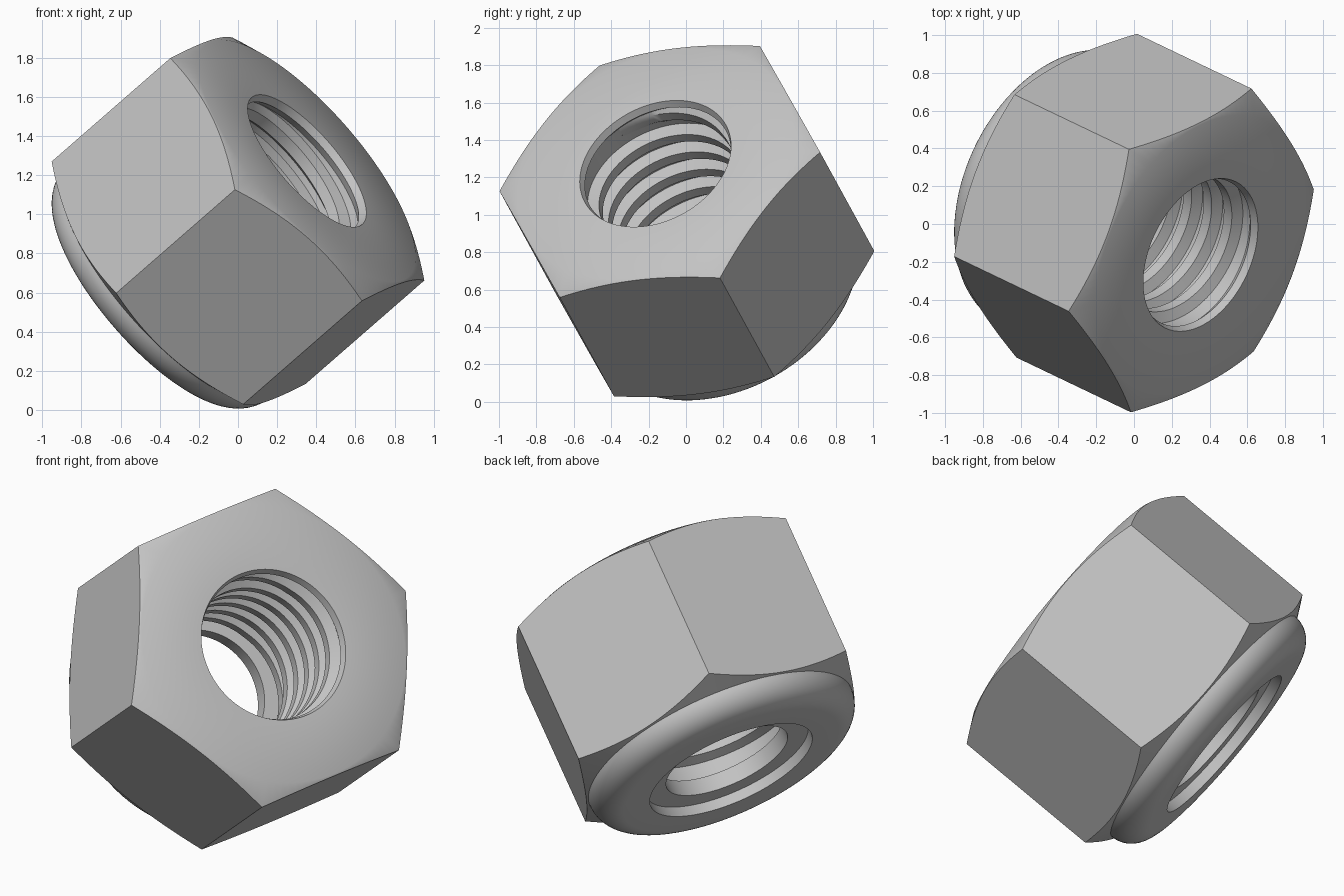
import bpy, bmesh
from math import cos, sin, pi, radians
from mathutils import Vector, Matrix

cube = bpy.data.objects.get("Cube")
if cube:
    bpy.data.objects.remove(cube, do_unlink=True)

steel = bpy.data.materials.new("grey steel")
steel.use_nodes = True
grey = (0.55, 0.55, 0.55, 1)
steel.diffuse_color = grey
steel.node_tree.nodes["Principled BSDF"].inputs["Base Color"].default_value = grey

# Tilted frame of the nut: z runs along the bore, x points at a hexagon corner
axis = Vector((0.709, -0.339, 0.618)).normalized()
corner = Vector((1.29, 0.64, -1.13))
corner = (corner - axis * corner.dot(axis)).normalized()
FRAME = Matrix((corner, axis.cross(corner), axis)).transposed().to_4x4()
FRAME.translation = (0.303, -0.14, 1.23)

APOTHEM, RIM = 0.797, 0.787
TOP, SHOULDER = 0.07, -0.925
SLOPE = 0.07 / (APOTHEM / cos(pi / 6) - RIM)
SEGMENTS = 120


def add_object(name, rows, closed):
    """Skin rows of (radius, angle, height) points into a smooth shaded mesh."""
    bm = bmesh.new()
    grid = [[bm.verts.new((r * cos(a), r * sin(a), z)) for r, a, z in row] for row in rows]
    n = len(grid[0])
    for i in range(len(grid) if closed else len(grid) - 1):
        a, b = grid[i], grid[(i + 1) % len(grid)]
        for j in range(n):
            k = (j + 1) % n
            bm.faces.new((a[j], b[j], b[k], a[k]))
    if not closed:
        bm.faces.new(grid[0])
        bm.faces.new(grid[-1])
    bmesh.ops.recalc_face_normals(bm, faces=bm.faces)
    mesh = bpy.data.meshes.new(name)
    bm.to_mesh(mesh)
    bm.free()
    mesh.materials.append(steel)
    obj = bpy.data.objects.new(name, mesh)
    bpy.context.collection.objects.link(obj)
    obj.matrix_world = FRAME
    bpy.ops.object.select_all(action='DESELECT')
    obj.select_set(True)
    bpy.context.view_layer.objects.active = obj
    bpy.ops.object.shade_smooth_by_angle(angle=radians(35))
    return obj


# Section of the nut at one angle: chamfered hexagon, domed collar, insert and bore
def section(angle):
    hexagon = APOTHEM / cos(angle % (pi / 3) - pi / 6)
    drop = SLOPE * (hexagon - RIM)
    outline = [(0.43, TOP), (RIM, TOP), (hexagon, TOP - drop),
               (hexagon, SHOULDER + drop), (RIM, SHOULDER)]
    bend = 0.15
    for i in range(1, 13):
        t = i / 12 * pi / 2
        outline.append((RIM - bend + bend * cos(t), SHOULDER - bend * sin(t)))
    outline += [(0.484, -1.075), (0.484, -1.015), (0.362, -1.015), (0.362, -0.92),
                (0.45, -0.92), (0.45, -0.01), (0.415, 0.03)]
    return [(r, angle, z) for r, z in outline]


add_object("nut_body", [section(2 * pi * i / SEGMENTS) for i in range(SEGMENTS)], True)

# Right-handed helical thread, tapering into the bore wall at both ends
PITCH, START, END = 0.15, -0.87, -0.04
STEPS = int((END - START) / PITCH * 72)
thread = []
for i in range(STEPS + 1):
    angle = 2 * pi * i / 72
    z = START + PITCH * i / 72
    fade = min(1, i / 18, (STEPS - i) / 18)
    crest = 0.449 - 0.054 * fade
    thread.append([(0.455, angle, z - 0.06), (crest, angle, z - 0.03),
                   (crest, angle, z + 0.03), (0.455, angle, z + 0.06)])
add_object("inner_thread", thread, False)
